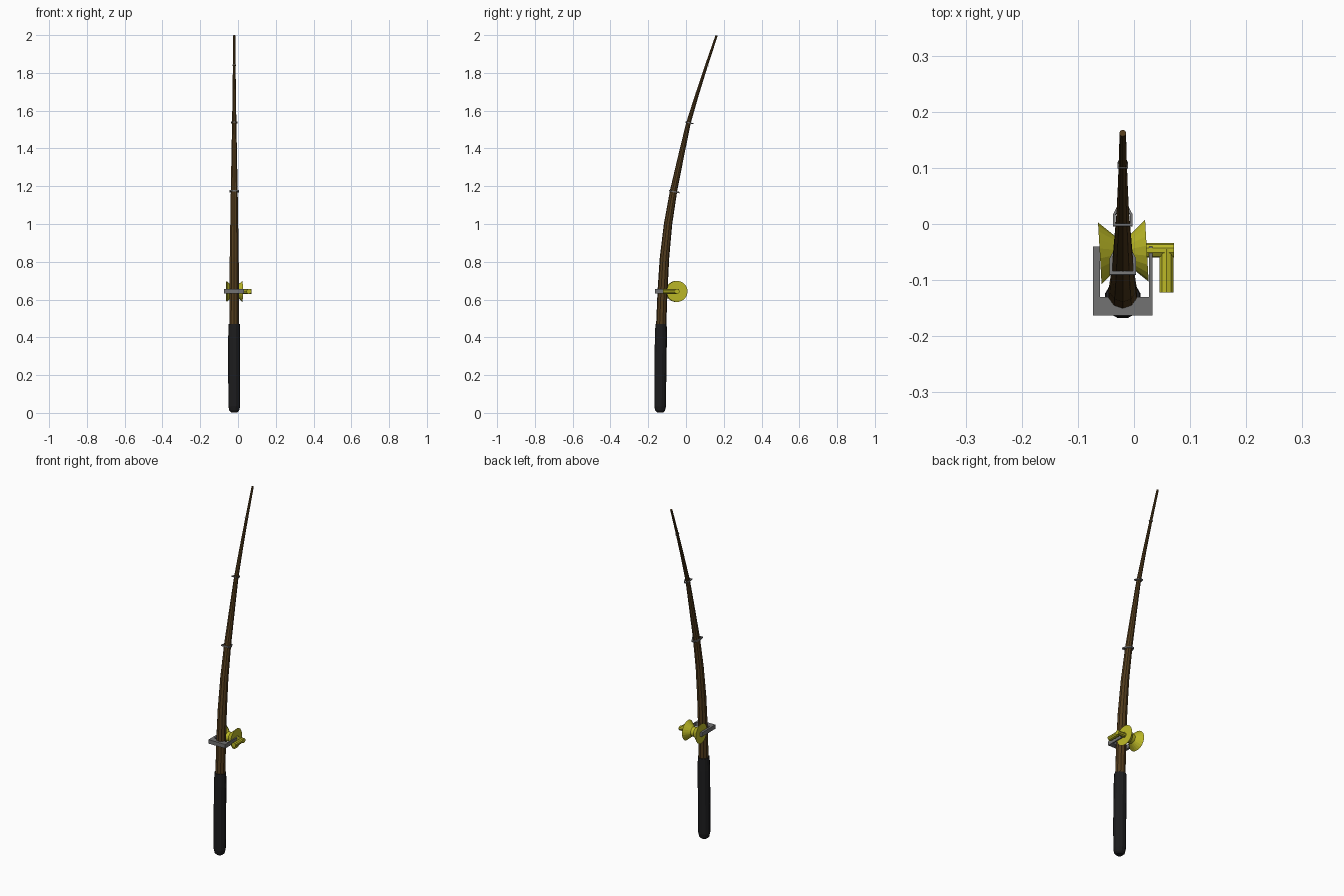
import bpy, bmesh
from math import cos, sin, pi, radians
from mathutils import Vector, Matrix

if "Cube" in bpy.data.objects:
    bpy.data.objects.remove(bpy.data.objects["Cube"])

CX = -0.02  # the rod stands slightly left of centre


def material(name, rgb):
    m = bpy.data.materials.new(name)
    m.diffuse_color = (*rgb, 1)
    m.use_nodes = True
    m.node_tree.nodes["Principled BSDF"].inputs["Base Color"].default_value = m.diffuse_color
    return m


BROWN = material("brown wood", (0.085, 0.045, 0.012))
BLACK = material("black grip", (0.012, 0.012, 0.013))
YELLOW = material("yellow", (0.5, 0.48, 0.02))
GREY = material("grey metal", (0.17, 0.17, 0.17))


def finish(name, bm, mat):
    bmesh.ops.recalc_face_normals(bm, faces=bm.faces)
    me = bpy.data.meshes.new(name)
    bm.to_mesh(me)
    bm.free()
    me.materials.append(mat)
    ob = bpy.data.objects.new(name, me)
    bpy.context.collection.objects.link(ob)
    return ob


def tube(name, path, sides, mat):
    """Sweep a polygon along (position, radius) stations, with closed ends."""
    pts = [Vector(p) for p, r in path]
    bm, rings = bmesh.new(), []
    for i, (p, r) in enumerate(path):
        t = (pts[min(i + 1, len(pts) - 1)] - pts[max(i - 1, 0)]).normalized()
        side = Vector((0, 0, 1)) if abs(t.x) > 0.9 else Vector((1, 0, 0))
        up = t.cross(side).normalized()
        side = up.cross(t)
        angles = [2 * pi * (k + 0.5) / sides for k in range(sides)]
        rings.append([bm.verts.new(pts[i] + r * (cos(a) * side + sin(a) * up)) for a in angles])
    for a, b in zip(rings, rings[1:]):
        for k in range(sides):
            n = (k + 1) % sides
            bm.faces.new((a[k], a[n], b[n], b[k]))
    bm.faces.new(rings[0])
    bm.faces.new(rings[-1])
    return finish(name, bm, mat)


def plate(name, outline, z0, z1, mat):
    """Extrude an xy outline upward."""
    bm = bmesh.new()
    f = bm.faces.new([bm.verts.new((x, y, z0)) for x, y in outline])
    top = bmesh.ops.extrude_face_region(bm, geom=[f])["geom"]
    verts = [v for v in top if isinstance(v, bmesh.types.BMVert)]
    bmesh.ops.translate(bm, verts=verts, vec=(0, 0, z1 - z0))
    return finish(name, bm, mat)


def yz_path(rows):
    return [((CX, y, z), r) for y, z, r in rows]


# Grip with rounded butt
tube("grip", yz_path([(-0.137, 0.003, 0.018), (-0.137, 0.012, 0.027), (-0.137, 0.035, 0.032),
                      (-0.136, 0.20, 0.033), (-0.133, 0.40, 0.033), (-0.132, 0.47, 0.031)]), 12, BLACK)

# Bent tapering rod
tube("rod", yz_path([(-0.132, 0.45, 0.027), (-0.124, 0.65, 0.0265), (-0.114, 0.82, 0.025),
                     (-0.095, 1.0, 0.022), (-0.065, 1.18, 0.019), (-0.026, 1.36, 0.0155),
                     (0.013, 1.535, 0.012), (0.060, 1.69, 0.0095), (0.110, 1.845, 0.0075),
                     (0.162, 1.998, 0.006)]), 10, BROWN)


# Line guides: a strap across the front that narrows to a loop behind
def guide(name, y, z, w, back, tilt):
    bm = bmesh.new()
    outline = [(-1, -1), (1, -1), (1, 0.2), (0.35, back), (-0.35, back), (-1, 0.2)]
    rows = []
    for s, h in ((1.0, -1), (1.0, 1), (0.75, 1), (0.75, -1)):
        rows.append([bm.verts.new((px * w * s, py * w * s, h * w * 0.16)) for px, py in outline])
    for a, b in zip(rows, rows[1:] + rows[:1]):
        for k in range(6):
            n = (k + 1) % 6
            bm.faces.new((a[k], a[n], b[n], b[k]))
    bm.transform(Matrix.Translation((CX, y, z)) @ Matrix.Rotation(radians(-tilt), 4, 'X'))
    finish(name, bm, GREY)


guide("lower_line_guide", -0.067, 1.172, 0.024, 1.4, 10)
guide("middle_line_guide", 0.013, 1.537, 0.0175, 1.5, 14)
guide("upper_line_guide", 0.108, 1.84, 0.009, 1.5, 18)

# Reel bracket, a U around the rod
plate("reel_bracket", [(-0.073, -0.163), (0.033, -0.163), (0.033, -0.04), (0.027, -0.04),
                       (0.027, -0.13), (-0.061, -0.13), (-0.061, -0.04), (-0.073, -0.04)],
      0.632, 0.655, GREY)

# Hourglass spool on a slightly skewed axis
skew = Matrix.Translation((CX, -0.05, 0.643)) @ Matrix.Rotation(radians(3.3), 4, 'Z')
profile = [(-0.041, 0.056), (-0.008, 0.026), (0.010, 0.026), (0.043, 0.056)]
tube("spool", [(skew @ Vector((x, 0, 0)), r) for x, r in profile], 20, YELLOW)

# Crank: axle and handle turned toward the front
tube("crank_axle", [((0.015, -0.047, 0.643), 0.013), ((0.071, -0.047, 0.643), 0.013)], 10, YELLOW)
tube("crank_handle", [((0.058, -0.045, 0.643), 0.0135), ((0.058, -0.122, 0.643), 0.0135)], 10, YELLOW)
